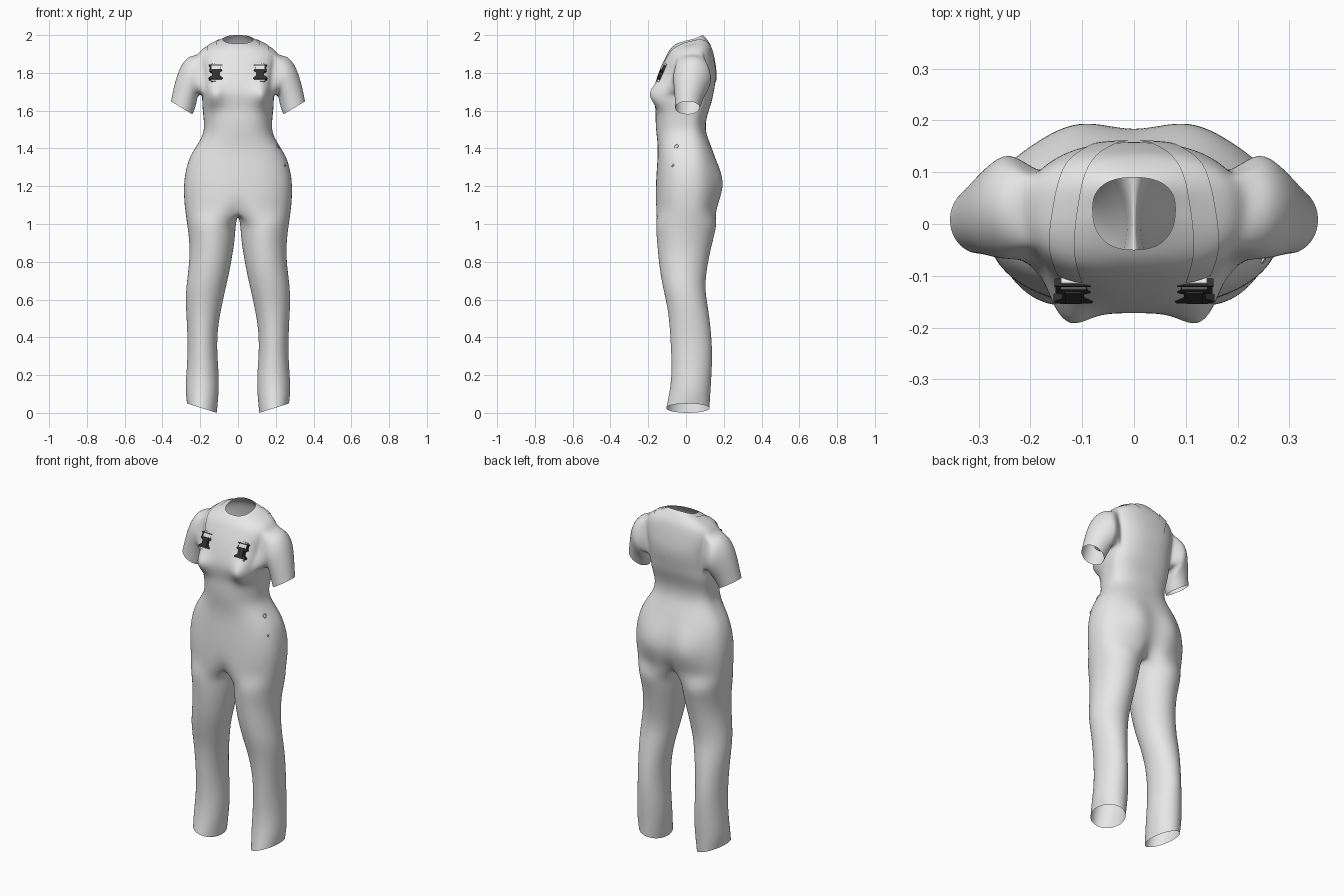
import bpy, bmesh, math
from mathutils import Vector, Matrix
from mathutils.bvhtree import BVHTree

if "Cube" in bpy.data.objects:
    bpy.data.objects.remove(bpy.data.objects["Cube"])


def material(name, value):
    m = bpy.data.materials.new(name)
    m.diffuse_color = (value, value, value, 1)
    m.use_nodes = True
    m.node_tree.nodes["Principled BSDF"].inputs["Base Color"].default_value = m.diffuse_color
    return m


FABRIC = material("light_grey_fabric", 0.8)
PLASTIC = material("dark_plastic", 0.03)


def make(name, bm, mat, mirror=True, subsurf=0):
    me = bpy.data.meshes.new(name)
    bm.to_mesh(me)
    bm.free()
    ob = bpy.data.objects.new(name, me)
    bpy.context.collection.objects.link(ob)
    me.materials.append(mat)
    if mirror:
        mod = ob.modifiers.new("mirror", 'MIRROR')
        mod.merge_threshold = 0.0005
    if subsurf:
        mod = ob.modifiers.new("smooth", 'SUBSURF')
        mod.levels = mod.render_levels = subsurf
    return ob


def spow(v, e):
    return math.copysign(abs(v) ** e, v)


def bump(x, z, cx, cz, sx, sz):
    return math.exp(-((x - cx) / sx) ** 2 - ((z - cz) / sz) ** 2)


def loft(bm, a, b, closed):
    n = len(a)
    for i in range(n if closed else n - 1):
        k = (i + 1) % n
        bm.faces.new((a[i], b[i], b[k], a[k]))


# ---- Suit: half of it, mirrored. Torso rows: z front, z back, half width, y front, y back
TORSO = [
    (1.955, 2.0, .08, -.05, .09), (1.945, 1.985, .11, -.065, .105),
    (1.93, 1.965, .15, -.08, .12), (1.91, 1.94, .195, -.095, .135),
    (1.88, 1.90, .215, -.11, .145), (1.84, 1.84, .21, -.13, .155),
    (1.79, 1.79, .20, -.15, .16), (1.74, 1.74, .195, -.165, .155),
    (1.69, 1.69, .19, -.175, .145), (1.64, 1.64, .19, -.167, .135),
    (1.60, 1.60, .187, -.16, .12), (1.54, 1.54, .18, -.162, .103),
    (1.48, 1.48, .18, -.157, .105), (1.42, 1.42, .215, -.15, .13),
    (1.36, 1.36, .255, -.15, .15), (1.29, 1.29, .277, -.155, .17),
    (1.21, 1.21, .288, -.16, .18), (1.13, 1.13, .286, -.163, .172),
    (1.07, 1.07, .28, -.163, .16)]
H = 20  # segments from front centre to back centre

bm = bmesh.new()
rows = []
for zf, zb, hw, yf, yb in TORSO:
    cy = .03 if zf > 1.55 else .01
    row = []
    for j in range(H + 1):
        a = math.pi * j / H
        c, s = math.cos(a), math.sin(a)
        x = 0 if j in (0, H) else hw * spow(s, .83)
        z = zf + (zb - zf) * (1 - c) / 2
        y = cy - ((cy - yf) if c > 0 else (yb - cy)) * spow(c, .83)
        if c > 0.01:      # bust and front of crotch
            y -= .07 * bump(x, z, .135, 1.685, .052, .06)
            y += .04 * bump(x, z, 0, 1.04, .035, .06)
        elif c < -0.01:   # seat and its cleft
            y += .03 * bump(x, z, .11, 1.22, .08, .1)
            y -= .05 * bump(x, z, 0, 1.04, .035, .07)
        row.append(bm.verts.new((x, y, z)))
    rows.append(row)

# Torso skin with an armhole left open
T, B, F, R = 4, 8, 7, 13
for r in range(len(rows) - 1):
    for j in range(H):
        if T <= r < B and F <= j < R:
            continue
        bm.faces.new((rows[r][j], rows[r + 1][j], rows[r + 1][j + 1], rows[r][j + 1]))

# Sleeve: outer point (x, z), inner point (x, z), centre y, half depth
SLEEVE = [((.262, 1.893), (.215, 1.675), .035, .105), ((.305, 1.84), (.217, 1.65), .03, .097),
          ((.332, 1.76), (.222, 1.63), .02, .082), ((.346, 1.70), (.23, 1.603), .013, .072),
          ((.356, 1.65), (.24, 1.58), .008, .066)]
prev = ([rows[T][j] for j in range(F, R + 1)] + [rows[r][R] for r in range(T + 1, B + 1)]
        + [rows[B][j] for j in range(R - 1, F - 1, -1)] + [rows[r][F] for r in range(B - 1, T, -1)])
n = len(prev)
for o, i_, cy, ry in SLEEVE:
    o, i_ = Vector((o[0], 0, o[1])), Vector((i_[0], 0, i_[1]))
    mid, up = (o + i_) / 2, (o - i_) / 2
    ring = []
    for i in range(n):
        p = math.pi / 2 - (i - 3) * math.tau / n
        ring.append(bm.verts.new(mid + up * math.sin(p) + Vector((0, cy + ry * math.cos(p), 0))))
    loft(bm, prev, ring, True)
    prev = ring

# Leg: z, inner x, outer x, y front, y back
LEG = [(1.0, .012, .27, -.16, .165), (.94, .014, .262, -.157, .15), (.86, .025, .255, -.15, .13),
       (.76, .042, .262, -.14, .11), (.66, .065, .276, -.122, .10), (.57, .085, .277, -.10, .115),
       (.46, .106, .27, -.086, .13), (.34, .112, .266, -.08, .14), (.22, .102, .272, -.075, .137),
       (.12, .10, .28, -.085, .13), (.025, .112, .27, -.105, .125)]
front, back = rows[-1][0].co, rows[-1][H].co
bridge = []
for k in range(1, 8):
    p = back.lerp(front, k / 8)
    p.z -= .02 * math.sin(math.pi * k / 8)
    bridge.append(bm.verts.new(p))
prev = rows[-1] + bridge
n = len(prev)
for z, xi, xo, yf, yb in LEG:
    ring = []
    for i in range(n):
        p = (i - H // 2) * math.tau / n
        c, s = math.cos(p), math.sin(p)
        hem = .025 * c if z < .05 else 0
        ring.append(bm.verts.new(((xi + xo) / 2 + (xo - xi) / 2 * c,
                                  (yf + yb) / 2 + (yb - yf) / 2 * s, z + hem)))
    loft(bm, prev, ring, True)
    prev = ring
for f in bm.faces:
    f.smooth = True
suit = make("suit", bm, FABRIC, subsurf=2)

# Finished suit surface, used to seat the fittings
bpy.context.view_layer.update()
surface = BVHTree.FromObject(suit, bpy.context.evaluated_depsgraph_get())


def seat(p, lift):
    co, no, _, _ = surface.find_nearest(Vector(p))
    return co + no * lift, no


# ---- Shoulder straps, running over the shoulder and converging on the back
PATH = [(.133, -.13, 1.86), (.138, -.10, 1.905), (.145, -.05, 1.945), (.14, .02, 1.97),
        (.125, .08, 1.97), (.095, .13, 1.93), (.065, .16, 1.86), (.035, .17, 1.75)]
pts = []
for a, b in zip(PATH, PATH[1:]):
    pts += [Vector(a).lerp(Vector(b), t / 5) for t in range(5)]
pts.append(Vector(PATH[-1]))
for _ in range(4):
    pts = [pts[0]] + [(pts[i - 1] + pts[i] * 2 + pts[i + 1]) / 4
                      for i in range(1, len(pts) - 1)] + [pts[-1]]
bm = bmesh.new()
prev = None
for i, p in enumerate(pts):
    co, no = seat(p, 0)
    tan = pts[min(i + 1, len(pts) - 1)] - pts[max(i - 1, 0)]
    side = tan.cross(no).normalized()
    line = [bm.verts.new(seat(co + side * (.0065 * k), .004)[0]) for k in range(-4, 5)]
    if prev:
        for k in range(8):
            bm.faces.new((prev[k], prev[k + 1], line[k + 1], line[k])).smooth = True
    prev = line
make("shoulder_straps", bm, FABRIC)

# ---- Chest buckles
nrm = Vector((0, -.91, .41)).normalized()
u = Vector((1, 0, 0))
v = nrm.cross(u)
base = seat((.13, -.16, 1.81), 0)[0]
frame = Matrix.Translation(base) @ Matrix((u, v, nrm)).transposed().to_4x4()


def plate(bm, outline, low, high):
    """Extruded flat outline in the buckle's own frame."""
    a = [bm.verts.new(frame @ Vector((x, y, low))) for x, y in outline]
    b = [bm.verts.new(frame @ Vector((x, y, high))) for x, y in outline]
    bm.faces.new(a[::-1])
    bm.faces.new(b)
    loft(bm, b, a, True)


def rect(w, y0, y1):
    return [(-w, y0), (w, y0), (w, y1), (-w, y1)]


half = [(.036, -.036), (.038, -.027), (.021, -.014), (.021, .006), (.034, .013), (.034, .024)]
outline = half + [(-x, y) for x, y in reversed(half)]
bm = bmesh.new()
plate(bm, outline, -.006, .010)
plate(bm, rect(.016, -.03, .02), .008, .014)
for s in (-1, 1):  # prongs
    plate(bm, [(s * .028 + x, y) for x, y in rect(.004, .02, .045)], -.004, .009)
plate(bm, rect(.036, .043, .049), -.004, .011)
bmesh.ops.recalc_face_normals(bm, faces=bm.faces)
make("chest_buckles", bm, PLASTIC)

bm = bmesh.new()
plate(bm, rect(.024, .018, .056), -.006, .008)
plate(bm, rect(.026, -.046, -.034), -.006, .007)
bmesh.ops.recalc_face_normals(bm, faces=bm.faces)
make("buckle_strap_ends", bm, FABRIC)

# ---- Small hip ring and stud on one side
for name, p, major, minor in (("hip_ring", (.21, -.05, 1.41), .010, .0025),
                              ("hip_stud", (.25, -.07, 1.31), .005, .0025)):
    co, no = seat(p, .002)
    bpy.ops.mesh.primitive_torus_add(major_radius=major, minor_radius=minor, major_segments=16,
                                     minor_segments=6, location=co,
                                     rotation=no.to_track_quat('Z', 'Y').to_euler())
    ob = bpy.context.object
    ob.name = name
    ob.data.materials.append(FABRIC)
    bpy.ops.object.shade_smooth()
